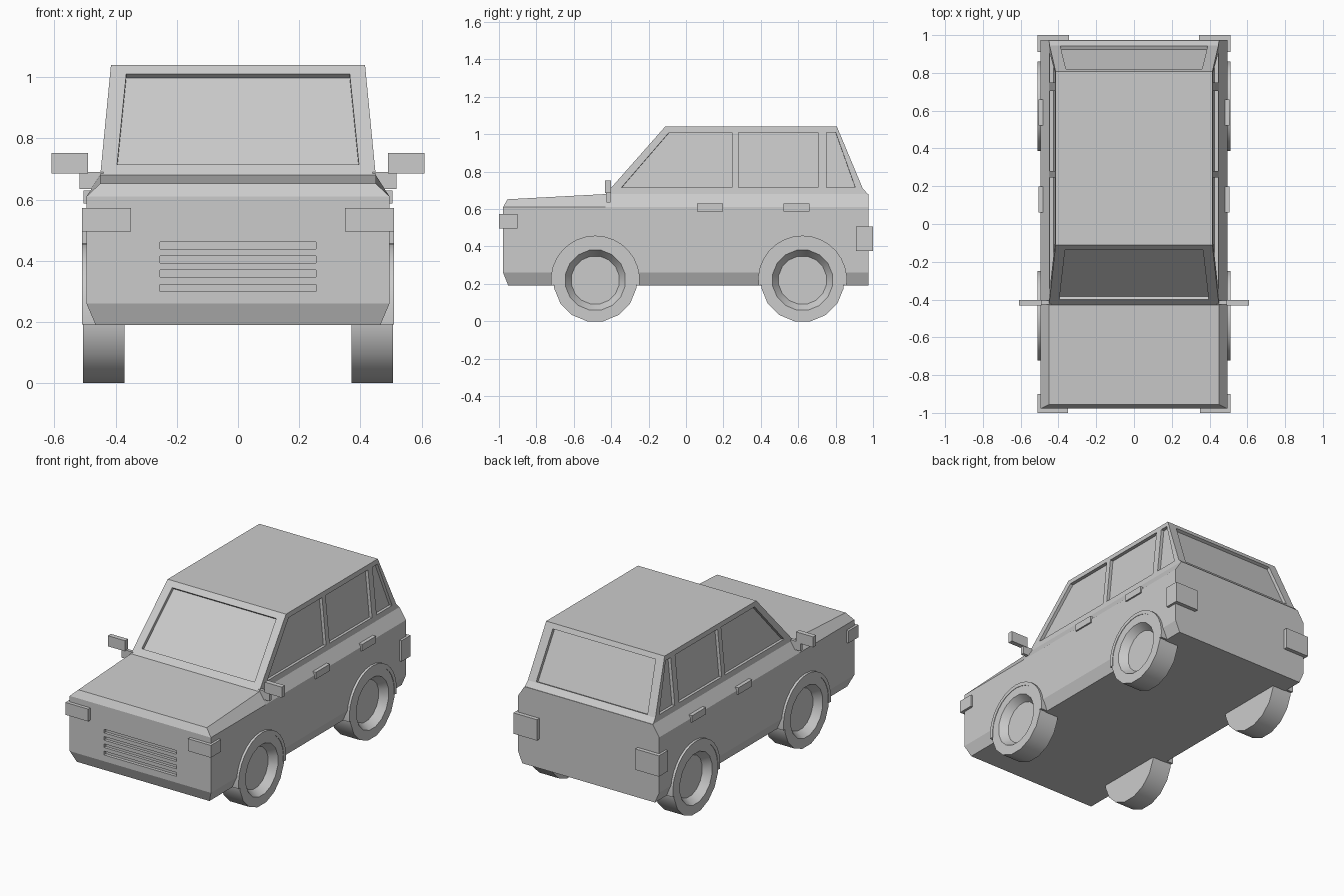
import bpy, bmesh
from math import sin, cos, pi, radians
from mathutils import Vector

if "Cube" in bpy.data.objects:
    bpy.data.objects.remove(bpy.data.objects["Cube"])


def loft(name, rings, split=None):
    """Skin a list of equal-length point rings and cap both ends."""
    bm = bmesh.new()
    vs = [[bm.verts.new(p) for p in r] for r in rings]
    n = len(rings[0])
    for a, b in zip(vs, vs[1:]):
        for i in range(n):
            j = (i + 1) % n
            bm.faces.new((a[i], a[j], b[j], b[i]))
    bm.faces.new(vs[0])
    bm.faces.new(vs[-1])
    if split:
        for r in (vs[0], vs[-1]):
            bmesh.ops.connect_verts(bm, verts=[r[split[0]], r[split[1]]])
    bmesh.ops.recalc_face_normals(bm, faces=bm.faces)
    me = bpy.data.meshes.new(name)
    bm.to_mesh(me)
    bm.free()
    ob = bpy.data.objects.new(name, me)
    bpy.context.collection.objects.link(ob)
    return ob


def box(name, x0, x1, y0, y1, z0, z1):
    return loft(name, [[(x0, y0, z), (x1, y0, z), (x1, y1, z), (x0, y1, z)] for z in (z0, z1)])


def lathe_x(name, profile, y, z, n):
    """Closed solid of revolution about the x axis; profile is (x, radius)."""
    return loft(name, [[(x, y + r * cos(2 * pi * (i + .5) / n), z + r * sin(2 * pi * (i + .5) / n))
                        for i in range(n)] for x, r in profile])


def smooth(ob):
    bpy.ops.object.select_all(action='DESELECT')
    ob.select_set(True)
    bpy.context.view_layer.objects.active = ob
    bpy.ops.object.shade_smooth_by_angle(angle=radians(30))


def cut(target, cutter):
    m = target.modifiers.new("cut", 'BOOLEAN')
    m.operation, m.solver, m.object = 'DIFFERENCE', 'EXACT', cutter
    bpy.context.view_layer.objects.active = target
    bpy.ops.object.modifier_apply(modifier=m.name)
    bpy.data.objects.remove(cutter)


# Lower body with chamfered sill, shoulder and bonnet
def body_ring(x, y0, y1, z0, z1):
    ym = -.43
    return [(-x, y0, z0), (x, y0, z0), (x, ym, z1), (x, y1, z1), (-x, y1, z1), (-x, ym, z1)]


body = loft("body", [body_ring(.465, -.95, .975, .19, .19), body_ring(.495, -.978, .975, .26, .26),
                     body_ring(.495, -.978, .975, .61, .61), body_ring(.45, -.955, .975, .652, .68)],
            split=(2, 5))

# Cabin
ROOF = 1.04
cabin = loft("cabin", [[(-x, y0, z), (x, y0, z), (x, y1, z), (-x, y1, z)] for x, y0, y1, z in
                       ((.45, -.43, .972, .665), (.45, -.43, .972, .68),
                        (.447, -.4035, .945, .71), (.415, -.112, .807, ROOF))])


# Recessed windows
def window(points, normal, depth=.02):
    n = Vector(normal).normalized()
    cut(cabin, loft("window_cutter", [[Vector(p) + n * d for p in points] for d in (-depth, .05)]))


def side_x(z):
    return .45 - (z - .68) * .035 / .36


def front_y(z):
    return -.43 + (z - .68) * .318 / .36


def rear_y(z):
    return .945 - (z - .71) * .138 / .33


LOW, HIGH = .715, 1.01
for s in (-1, 1):
    for a, b, c, d in ((-.345, .245, .245, -.09), (.28, .705, .705, .28), (.75, .905, .80, .75)):
        window([(s * side_x(z), y, z) for y, z in ((a, LOW), (b, LOW), (c, HIGH), (d, HIGH))],
               (s, 0, .035 / .36))
for f, w0, w1, n in ((front_y, .395, .365, (0, -1, .318 / .36)), (rear_y, .39, .36, (0, 1, .138 / .33))):
    window([(x, f(z), z) for x, z in ((-w0, LOW), (w0, LOW), (w1, HIGH), (-w1, HIGH))], n)

# Grille recess and slats
cut(body, box("grille_cutter", -.255, .255, -1.1, -.958, .30, .485))
for i in range(4):
    z = .323 + i * .0463
    box("grille_slat", -.257, .257, -.976, -.95, z, z + .0232)

for s in (-1, 1):
    # Wheels and arches
    for y in (-.485, .623):
        cut(body, lathe_x("wheel_cutter", [(s * .44, .19), (s * .6, .19)], y, .22, 24))
        smooth(lathe_x("wheel", [(s * .37, .05), (s * .37, .2243), (s * .507, .2243), (s * .507, .163),
                                 (s * .46, .13), (s * .46, .03)], y, .22, 16))
        arc = [radians(-7 + 194 * i / 16) for i in range(17)]
        smooth(loft("wheel_arch", [[(s * x, y + r * cos(t), .22 + r * sin(t)) for x, r in
                                    ((.46, .215), (.51, .215), (.51, .238), (.46, .238))] for t in arc]))
    # Lights
    box("headlight", s * .35, s * .51, -1.0, -.9, .495, .573)
    box("tail_light", s * .345, s * .51, .91, 1.0, .375, .507)
    # Mirrors
    box("mirror_stem", s * .44, s * .518, -.425, -.405, .635, .69)
    box("mirror", s * .49, s * .61, -.432, -.402, .685, .752)
    # Door handles
    for y in (.06, .522):
        box("door_handle", s * .45, s * .505, y, y + .138, .587, .63)
